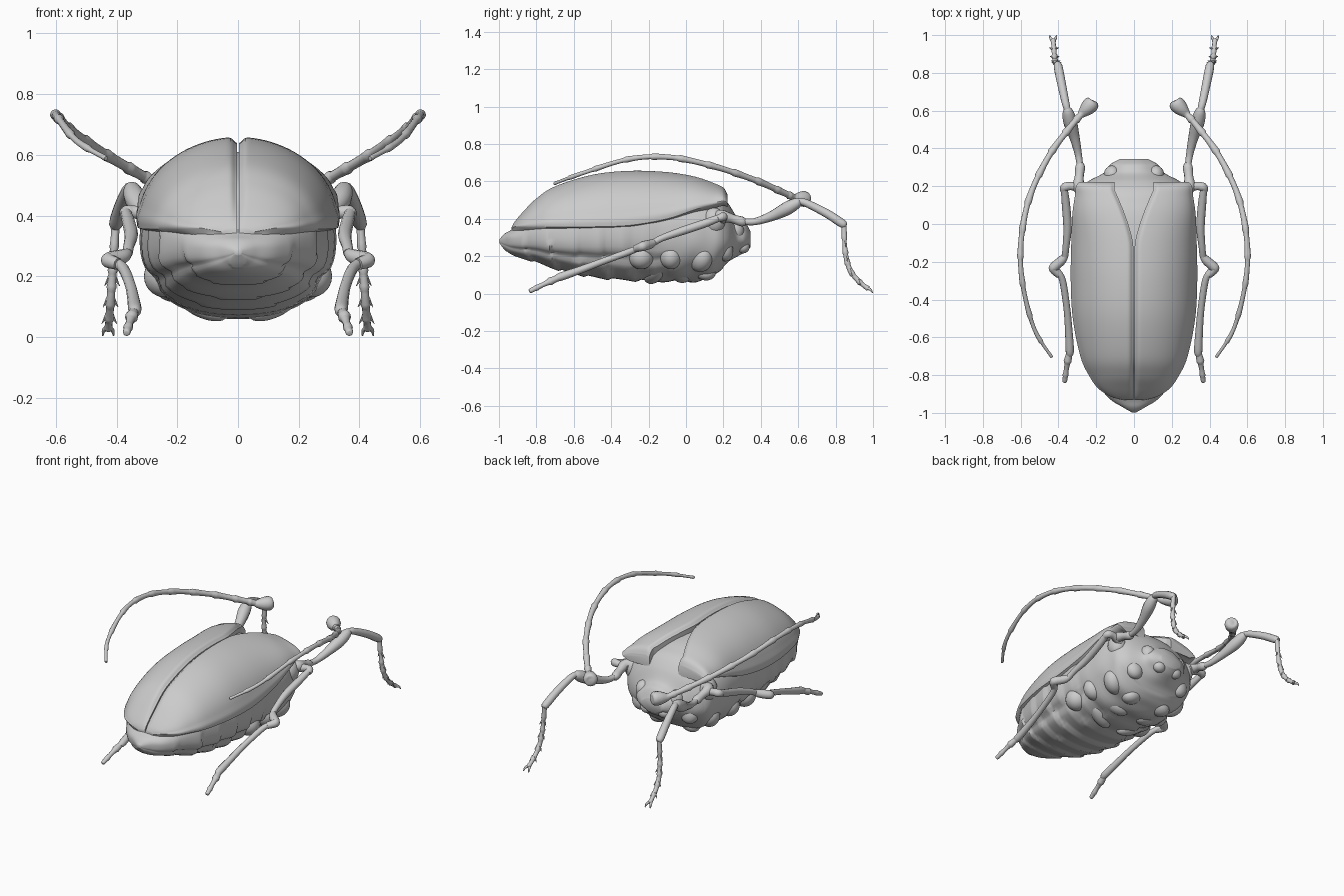
import bpy, bmesh, math
from mathutils import Vector


def spline(rows, sub):
    """Smooth (Catmull-Rom) interpolation of rows of numbers."""
    out = []
    for i in range(len(rows) - 1):
        p0, p1 = rows[max(i - 1, 0)], rows[i]
        p2, p3 = rows[i + 1], rows[min(i + 2, len(rows) - 1)]
        for k in range(sub):
            t = k / sub
            out.append([0.5 * (2 * b + (c - a) * t + (2 * a - 5 * b + 4 * c - d) * t * t
                               + (3 * b - a - 3 * c + d) * t ** 3)
                        for a, b, c, d in zip(p0, p1, p2, p3)])
    out.append(list(rows[-1]))
    return out


def finish(name, bm, mirror, angle=50):
    bmesh.ops.recalc_face_normals(bm, faces=bm.faces)
    mesh = bpy.data.meshes.new(name)
    bm.to_mesh(mesh)
    bm.free()
    ob = bpy.data.objects.new(name, mesh)
    bpy.context.collection.objects.link(ob)
    if mirror:
        ob.modifiers.new("mirror", 'MIRROR').use_mirror_merge = False
    bpy.ops.object.select_all(action='DESELECT')
    ob.select_set(True)
    bpy.context.view_layer.objects.active = ob
    bpy.ops.object.shade_smooth_by_angle(angle=math.radians(angle))
    return ob


def loft(name, rings, mirror=False):
    """Skin closed rings of points and cap both ends."""
    bm = bmesh.new()
    vs = [[bm.verts.new(p) for p in r] for r in rings]
    n = len(rings[0])
    for a, b in zip(vs, vs[1:]):
        for i in range(n):
            j = (i + 1) % n
            bm.faces.new((a[i], a[j], b[j], b[i]))
    bm.faces.new(vs[0])
    bm.faces.new(vs[-1])
    return finish(name, bm, mirror)


def tube(name, pts, sub=5, sides=12, joints=0):
    """Limb along (x, y, z, radius) points; joints adds segment flares."""
    rows = spline(pts, sub)
    ps = [Vector(r[:3]) for r in rows]
    side, rings = Vector((1, 0, 0)), []
    for i, p in enumerate(ps):
        t = (ps[min(i + 1, len(ps) - 1)] - ps[max(i - 1, 0)]).normalized()
        side = (side - t * side.dot(t)).normalized()
        up = t.cross(side)
        r = rows[i][3]
        if joints:
            r *= 0.88 + 0.35 * ((i / (len(ps) - 1) * joints) % 1) ** 3
        rings.append([p + (side * math.cos(a) + up * math.sin(a)) * r
                      for a in (2 * math.pi * k / sides for k in range(sides))])
    return loft(name, rings, True)


def blob(name, loc, size, rot=(0, 0, 0)):
    bpy.ops.mesh.primitive_uv_sphere_add(segments=24, ring_count=14, radius=1)
    src = bpy.context.object
    bm = bmesh.new()
    bm.from_mesh(src.data)
    bpy.data.objects.remove(src)
    from mathutils import Matrix, Euler
    m = Matrix.LocRotScale(Vector(loc), Euler([math.radians(a) for a in rot]), Vector(size))
    bm.transform(m)
    return finish(name, bm, True)


# Body: y, half width, side height, top, bottom
body = [(-.997, .012, .28, .29, .27), (-.97, .06, .285, .32, .235), (-.92, .135, .29, .35, .2),
        (-.8, .225, .3, .44, .165), (-.7, .27, .3, .52, .13), (-.5, .31, .32, .59, .085),
        (-.3, .322, .33, .61, .068), (0, .315, .33, .59, .065), (.12, .3, .33, .56, .08),
        (.18, .285, .32, .53, .12), (.225, .24, .3, .48, .17), (.27, .155, .3, .41, .2),
        (.315, .12, .3, .38, .225), (.345, .07, .29, .33, .25)]
rings = []
for y, w, zm, top, bot in spline(body, 9):
    ring = []
    for k in range(72):
        a = 2 * math.pi * k / 72
        c, s = math.cos(a), math.sin(a)
        low = min(1, max(0, .35 - s) * 1.6)
        d = 0
        if y < -.12:      # overlapping abdomen plates and side fold
            seg = ((y + .12 + .05 * c * c) / .14) % 1
            d = low * (.06 * seg ** 1.5 - .035)
            d -= .06 * math.exp(-((s + .52) / .1) ** 2)
        elif y < .2:      # lumpy thorax underside
            d = low * .03 * math.sin(y * 36) * math.cos(5 * c)
        else:             # lobed face
            d = .05 * math.cos(4 * a) * min(1, (y - .2) * 12)
        e = 2 / 2.25
        x = w * math.copysign(abs(c) ** e, c) * (1 + d)
        h = (top - zm) if s > 0 else (zm - bot)
        ring.append((x, y, zm + h * math.copysign(abs(s) ** e, s) * (1 + d)))
    rings.append(ring)
loft("body", rings)

# Wing cases: y, half width, edge height, top; inner edges spread around the scutellum
wing = [(-.932, .05, .345, .358), (-.915, .115, .355, .387), (-.87, .185, .355, .44),
        (-.8, .235, .355, .51), (-.7, .28, .355, .575), (-.5, .32, .357, .637),
        (-.3, .331, .365, .658), (-.1, .328, .4, .651), (.05, .322, .45, .63),
        (.15, .308, .475, .6), (.2, .302, .487, .575), (.222, .285, .48, .535)]
rings = []
for y, w, ze, zt in spline(wing, 6):
    xi = .003 + .1 * min(1, max(0, (y + .12) / .3)) ** 1.4
    a0 = math.asin(xi / w)
    ring = []
    for k in range(37):
        a = a0 + (math.pi / 2 - a0) * (k / 36) ** 1.3
        x = w * math.sin(a)
        z = ze + (zt - ze) * math.cos(a)
        z -= .02 * min(1, (zt - ze) * 8) * math.exp(-((x - xi) / .014) ** 2)
        x += .006 * math.exp(-((k - 34) / 1.5) ** 2)
        ring.append((x, y, z))
    ring += [(w * .86, y, ze - .018), (xi, y, max(ze - .02, ring[0][2] - .06))]
    rings.append(ring)
loft("wing_cases", rings, True)

# Tucked coxae, thighs and shoulder lumps under the thorax
for i, (loc, size, rot) in enumerate([
        ((.1, .1, .125), (.075, .06, .05), (0, 25, 20)), ((.11, -.03, .11), (.08, .055, .045), (0, -25, -20)),
        ((.12, -.17, .11), (.1, .05, .045), (0, -25, 20)), ((.22, .08, .19), (.08, .06, .07), (0, -45, 30)),
        ((.24, -.08, .2), (.07, .06, .07), (0, -50, 0)), ((.24, -.24, .2), (.07, .07, .07), (0, -50, 0)),
        ((.26, .15, .39), (.05, .06, .07), (0, 0, 0)), ((.17, .2, .24), (.06, .05, .07), (20, 0, 0))]):
    blob(f"underside_lump_{i + 1}", loc, size, rot)
# Head: eyes and jaws
blob("eyes", (.115, .26, .335), (.045, .05, .055))
blob("jaws", (.06, .305, .25), (.04, .035, .035))

# Antennae with club-shaped bases
tube("antennae", [(.275, .585, .51, .02), (.34, .51, .545, .019), (.45, .36, .61, .018),
                  (.55, .15, .68, .017), (.597, -.08, .728, .016), (.592, -.3, .72, .014),
                  (.53, -.55, .645, .012), (.435, -.705, .588, .008)], 14, 12, 11)
tube("antenna_clubs", [(.212, .653, .505, .008), (.215, .648, .505, .033), (.228, .633, .506, .042),
                       (.25, .61, .507, .038), (.275, .585, .51, .024), (.29, .57, .52, .014)])

# Front legs
tube("front_hips", [(.24, .16, .41, .03), (.29, .19, .415, .033), (.29, .25, .4, .024),
                    (.285, .3, .385, .026), (.285, .325, .385, .015)])
tube("front_thighs", [(.285, .3, .385, .017), (.295, .37, .385, .019), (.315, .46, .415, .027),
                      (.338, .54, .455, .036), (.35, .595, .485, .028), (.355, .62, .495, .012)])
tube("front_shins", [(.35, .6, .492, .016), (.362, .64, .485, .02), (.385, .75, .43, .023),
                     (.402, .835, .375, .023), (.405, .855, .362, .012)])
foot = [(.403, .845, .37, .016), (.41, .848, .27, .013), (.415, .857, .19, .015),
        (.42, .88, .12, .015), (.424, .925, .065, .014), (.428, .975, .025, .013)]
tube("front_feet", foot, 8, 12, 6)

# Hind legs
tube("hind_hips", [(.27, .19, .4, .03), (.33, .2, .41, .022), (.365, .195, .41, .024), (.375, .17, .4, .016)])
tube("hind_thighs", [(.37, .19, .41, .018), (.36, .1, .375, .022), (.352, -.02, .335, .022),
                     (.36, -.12, .3, .018), (.365, -.17, .275, .018)])
tube("hind_knees", [(.36, -.16, .28, .014), (.38, -.19, .265, .024), (.42, -.225, .255, .026),
                    (.425, -.24, .25, .024), (.395, -.27, .24, .02)])
tube("hind_shins", [(.41, -.24, .25, .015), (.378, -.3, .225, .018), (.355, -.45, .17, .018),
                    (.345, -.57, .125, .02), (.34, -.67, .09, .022), (.342, -.7, .08, .014)])
tube("hind_feet", [(.342, -.68, .085, .018), (.35, -.72, .068, .02), (.358, -.77, .045, .014),
                   (.366, -.825, .018, .015), (.368, -.838, .012, .008)], 6, 12, 3)

# Bristles and claws on the front feet
for i, (x, y, z, r) in enumerate(foot[1:5]):
    for s in (-1, 1):
        tube(f"bristle_{i + 1}_{'outer' if s > 0 else 'inner'}",
             [(x + s * .006, y, z + .01, .008), (x + s * .025, y + .008, z - .022, .001)], 2, 6)
for s in (-1, 1):
    tube("front_claw_" + ("outer" if s > 0 else "inner"),
         [(.428, .965, .03, .01), (.428 + s * .014, .985, .022, .007), (.428 + s * .018, .998, .003, .002)], 4, 8)
